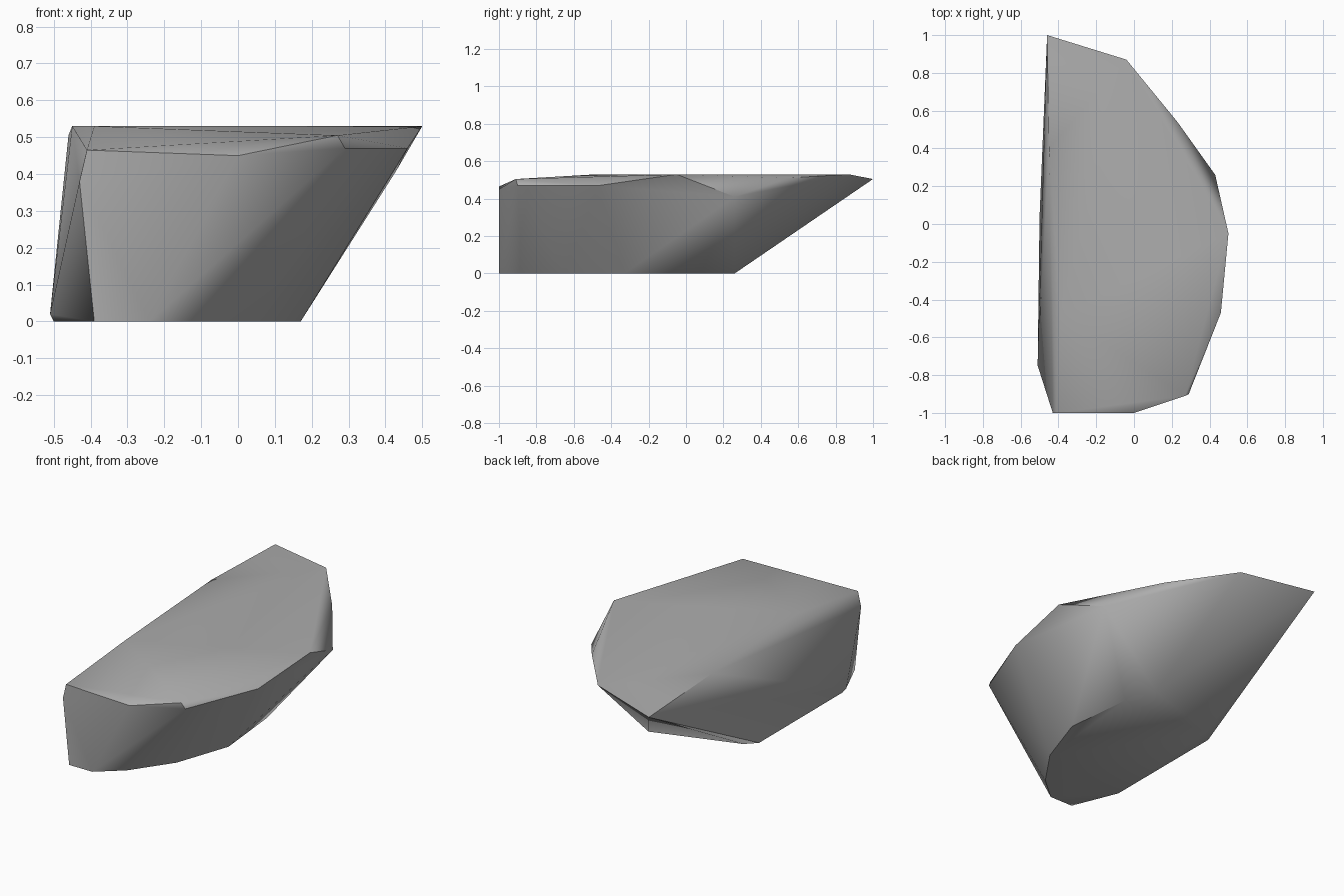
import bpy
import bmesh
import math

cube = bpy.data.objects.get("Cube")
if cube:
    bpy.data.objects.remove(cube, do_unlink=True)

# Flat base outline of the stone, on the ground
base_outline = [
    (-.39, -.98), (-.24, -1), (-.1, -.88), (.06, -.65), (.17, -.33),
    (.13, .08), (.06, .26), (-.44, .1), (-.5, .04), (-.5, -.73),
]
# Level upper surface
crown = [(-.39, -.48), (-.45, .4), (-.04, .87), (.5, -.05)]
CROWN_HEIGHT = .53
# Chipped corners around the rim and the flared tip
chips = [
    (-.46, 1, .505), (.23, .54, .51), (.43, .26, .41), (.46, -.47, .47),
    (.29, -.9, .47), (.27, -.91, .505), (0, -1, .45), (-.41, -1, .465),
    (-.43, -1, .38), (-.39, -1, 0), (-.51, -.75, .02),
]


def grey_stone():
    material = bpy.data.materials.new("stone grey")
    colour = (.42, .42, .42, 1)
    material.diffuse_color = colour
    material.use_nodes = True
    shader = next(n for n in material.node_tree.nodes if n.type == 'BSDF_PRINCIPLED')
    shader.inputs["Base Color"].default_value = colour
    shader.inputs["Roughness"].default_value = .9
    return material


def hull_object(name, points, material):
    """Wrap a convex shell around the corner points."""
    bm = bmesh.new()
    for point in points:
        bm.verts.new(point)
    bmesh.ops.convex_hull(bm, input=bm.verts[:])
    loose = [v for v in bm.verts if not v.link_faces]
    bmesh.ops.delete(bm, geom=loose, context='VERTS')
    bmesh.ops.dissolve_limit(bm, angle_limit=math.radians(1),
                             verts=bm.verts[:], edges=bm.edges[:])
    bmesh.ops.recalc_face_normals(bm, faces=bm.faces[:])
    mesh = bpy.data.meshes.new(name)
    bm.to_mesh(mesh)
    bm.free()
    mesh.materials.append(material)
    obj = bpy.data.objects.new(name, mesh)
    bpy.context.collection.objects.link(obj)
    return obj


# Single chipped boulder
points = [(x, y, 0) for x, y in base_outline]
points += [(x, y, CROWN_HEIGHT) for x, y in crown]
points += chips
rock = hull_object("rock", points, grey_stone())

# Soft worn ridges, crisp chipped edges
bpy.ops.object.select_all(action='DESELECT')
rock.select_set(True)
bpy.context.view_layer.objects.active = rock
bpy.ops.object.shade_smooth_by_angle(angle=math.radians(50))
